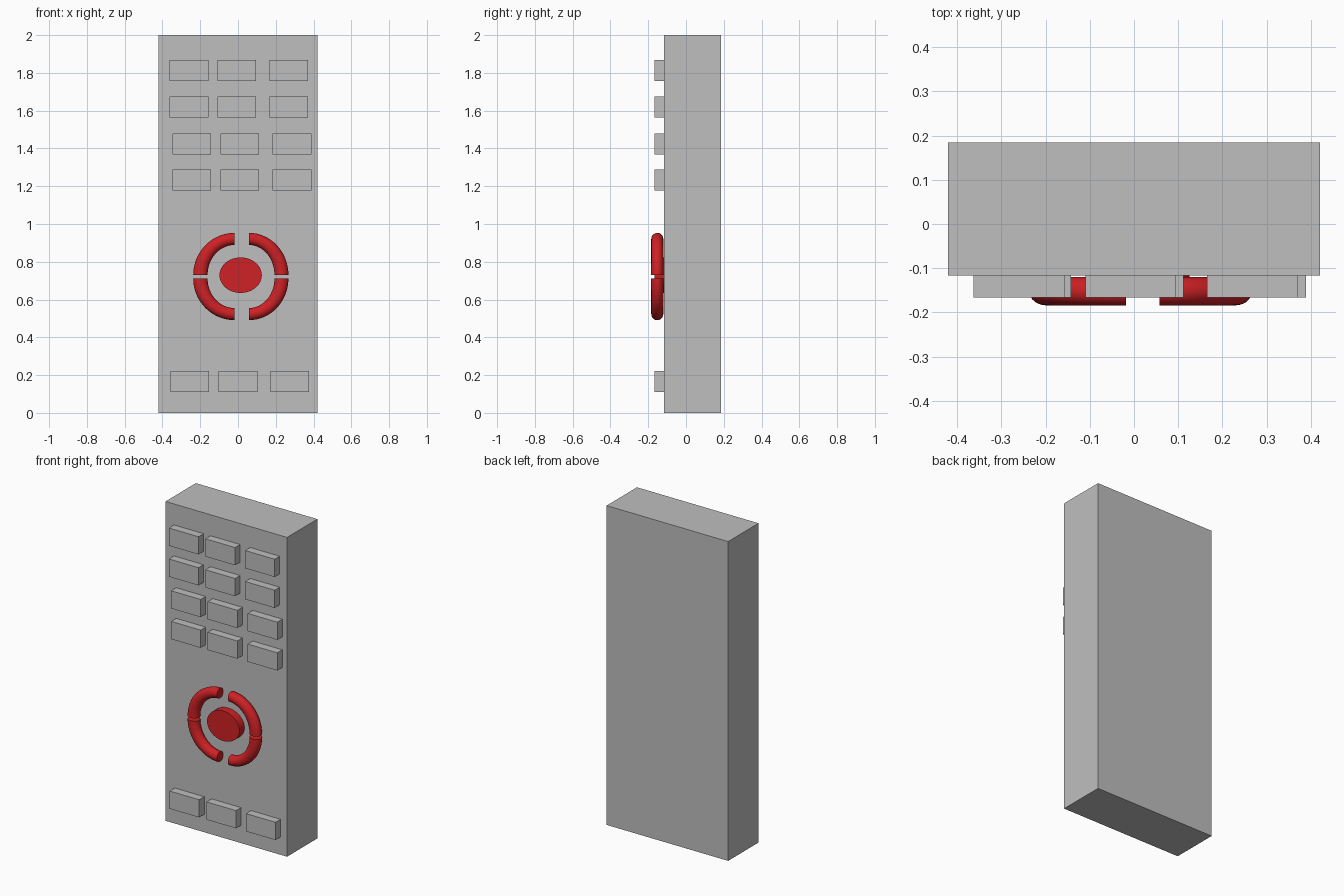
import bpy, bmesh, math
from mathutils import Matrix

if "Cube" in bpy.data.objects:
    bpy.data.objects.remove(bpy.data.objects["Cube"])


def material(name, rgb):
    m = bpy.data.materials.new(name)
    m.diffuse_color = (*rgb, 1)
    m.use_nodes = True
    m.node_tree.nodes["Principled BSDF"].inputs["Base Color"].default_value = m.diffuse_color
    return m


GREY = material("grey plastic", (0.52, 0.52, 0.52))
RED = material("red plastic", (0.62, 0.015, 0.018))
FACE_Y = -0.116      # front surface of the case
BUTTON_Y = -0.166    # front surface of the buttons


def finish(name, bm, mat, smooth=False):
    bmesh.ops.recalc_face_normals(bm, faces=bm.faces)
    me = bpy.data.meshes.new(name)
    bm.to_mesh(me)
    bm.free()
    me.materials.append(mat)
    ob = bpy.data.objects.new(name, me)
    bpy.context.collection.objects.link(ob)
    if smooth:
        bpy.ops.object.select_all(action='DESELECT')
        bpy.context.view_layer.objects.active = ob
        ob.select_set(True)
        bpy.ops.object.shade_smooth_by_angle(angle=math.radians(35))
    return ob


def box(name, x, z, w, h, y0, y1, mat):
    bm = bmesh.new()
    bmesh.ops.create_cube(bm, size=1, matrix=Matrix.Translation((x, (y0 + y1) / 2, z))
                          @ Matrix.Diagonal((w, y1 - y0, h, 1)))
    return finish(name, bm, mat)


def quarter_ring(name, cx, cz, sx, sz, rx, rz, tx, tz, steps=20, sides=20):
    """Quarter of a stretched torus standing on the front face, with capped ends."""
    bm = bmesh.new()
    rings = []
    for i in range(steps + 1):
        a = math.pi / 2 * i / steps
        ring = []
        for j in range(sides):
            b = 2 * math.pi * j / sides
            ring.append(bm.verts.new((
                cx + sx * (rx + tx * math.cos(b)) * math.cos(a),
                -0.152 + 0.032 * math.sin(b),
                cz + sz * (rz + tz * math.cos(b)) * math.sin(a))))
        rings.append(ring)
    for r0, r1 in zip(rings, rings[1:]):
        for j in range(sides):
            k = (j + 1) % sides
            bm.faces.new((r0[j], r0[k], r1[k], r1[j]))
    bm.faces.new(rings[0])
    bm.faces.new(rings[-1])
    return finish(name, bm, mat=RED, smooth=True)


# Case
box("case", 0, 1, 0.842, 2, FACE_Y, 0.184, GREY)

# Button rows: height, then the three column centres
rows = [(1.813, (-0.260, -0.007, 0.268)),
        (1.619, (-0.260, -0.007, 0.268)),
        (1.424, (-0.245, 0.009, 0.286)),
        (1.232, (-0.245, 0.009, 0.286)),
        (0.167, (-0.255, 0.000, 0.274))]
for r, (z, columns) in enumerate(rows):
    for c, x in enumerate(columns):
        box(f"button_{r + 1}_{c + 1}", x, z, 0.205, 0.111, BUTTON_Y, FACE_Y, GREY)

# Direction pad: four quarter rings with gaps between them
for vert, cz, sz, rz in (("upper", 0.730, 1, 0.191), ("lower", 0.712, -1, 0.189)):
    quarter_ring(f"{vert}_left_pad", -0.018, cz, -1, sz, 0.181, rz, 0.038, 0.032)
    quarter_ring(f"{vert}_right_pad", 0.058, cz, 1, sz, 0.172, rz, 0.037, 0.032)

# Oval centre button
bm = bmesh.new()
bmesh.ops.create_cone(bm, cap_ends=True, segments=48, radius1=1, radius2=1, depth=1,
                      matrix=Matrix.Translation((0.014, (BUTTON_Y + FACE_Y) / 2, 0.729))
                      @ Matrix.Diagonal((0.112, FACE_Y - BUTTON_Y, 0.094, 1))
                      @ Matrix.Rotation(math.pi / 2, 4, 'X'))
finish("centre_button", bm, RED, smooth=True)
